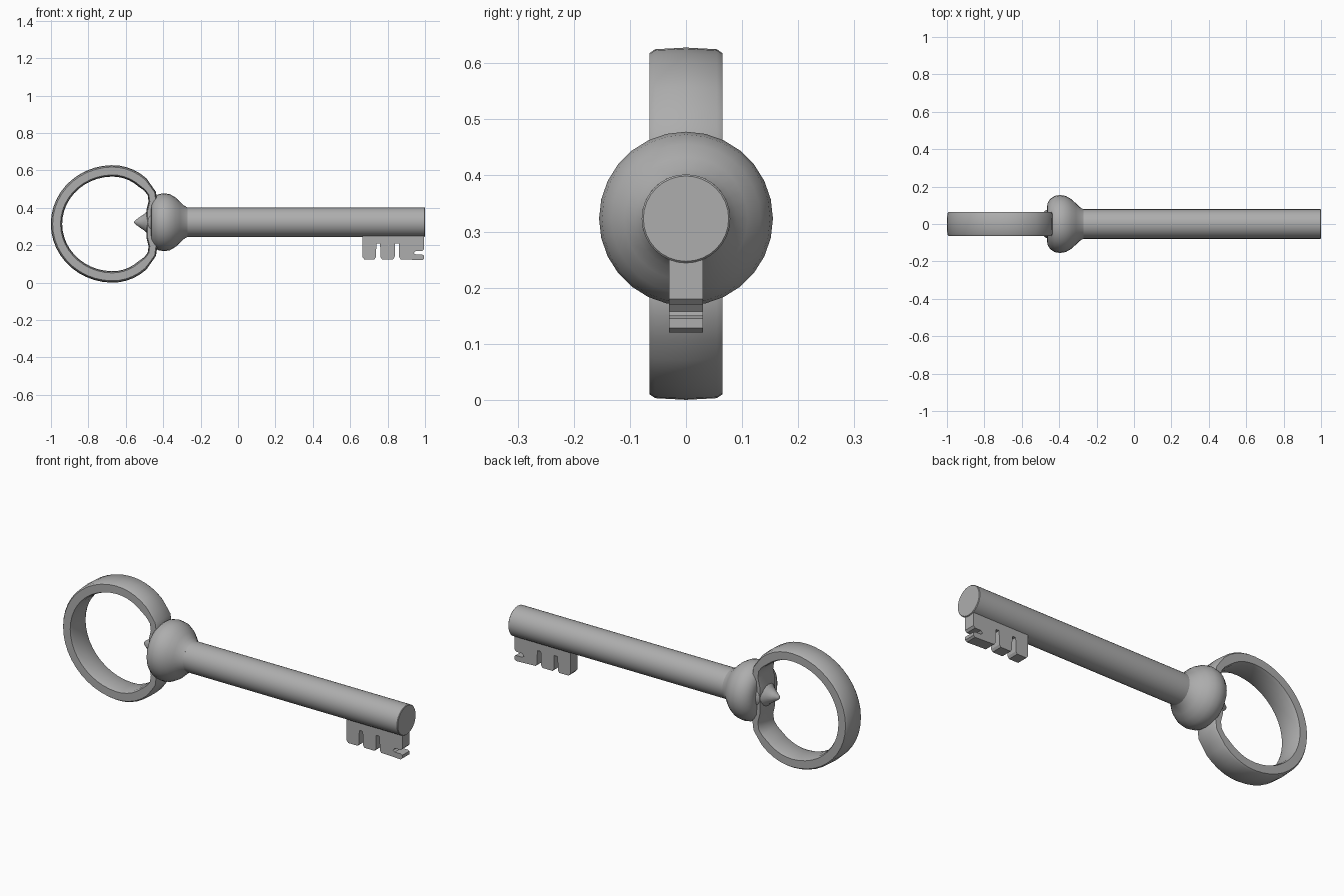
import bpy, bmesh, math
from mathutils import Vector

if "Cube" in bpy.data.objects:
    bpy.data.objects.remove(bpy.data.objects["Cube"], do_unlink=True)

AXIS_Z = 0.323

metal = bpy.data.materials.new("grey metal")
metal.use_nodes = True
colour = (0.42, 0.42, 0.42, 1)
metal.diffuse_color = colour
metal.node_tree.nodes["Principled BSDF"].inputs["Base Color"].default_value = colour


def finish(name, bm, angle):
    bmesh.ops.recalc_face_normals(bm, faces=bm.faces)
    mesh = bpy.data.meshes.new(name)
    bm.to_mesh(mesh)
    bm.free()
    mesh.materials.append(metal)
    ob = bpy.data.objects.new(name, mesh)
    bpy.context.collection.objects.link(ob)
    bpy.ops.object.select_all(action="DESELECT")
    ob.select_set(True)
    bpy.context.view_layer.objects.active = ob
    bpy.ops.object.shade_smooth_by_angle(angle=math.radians(angle))
    return ob


def bridge(bm, rings, closed):
    """Join equal vertex loops with quads; cap the ends of an open run."""
    n = len(rings[0])
    pairs = list(zip(rings, rings[1:]))
    if closed:
        pairs.append((rings[-1], rings[0]))
    for a, b in pairs:
        for i in range(n):
            j = (i + 1) % n
            bm.faces.new((a[i], a[j], b[j], b[i]))
    if not closed:
        bm.faces.new(rings[0])
        bm.faces.new(rings[-1])


def lathe(name, profile, sides, angle=40):
    """Spin (x, radius) pairs about the key's long axis."""
    bm = bmesh.new()
    rings = []
    for x, r in profile:
        rings.append([bm.verts.new((x, r * math.cos(t), AXIS_Z + r * math.sin(t)))
                      for t in (math.tau * i / sides for i in range(sides))])
    bridge(bm, rings, False)
    return finish(name, bm, angle)


# Shaft, collar and the small point inside the bow
lathe("shaft", [(-0.40, 0.079), (0.997, 0.079), (1.0, 0.076)], 32)
lathe("collar", [(-0.465, 0.09), (-0.462, 0.112), (-0.448, 0.134), (-0.425, 0.15),
                 (-0.395, 0.155), (-0.365, 0.15), (-0.335, 0.133), (-0.31, 0.11),
                 (-0.29, 0.09), (-0.27, 0.079)], 28)
lathe("bow_point", [(-0.555, 0.003), (-0.548, 0.012), (-0.525, 0.028),
                    (-0.5, 0.045), (-0.48, 0.068), (-0.45, 0.085)], 16)

# Bow: a flat band swept round a loop that is pulled in at the collar
path = []
steps = 36
for i in range(steps + 1):
    t = math.radians(35 + 290 * i / steps)
    reach = 0.255 if math.cos(t) > 0 else 0.3
    path.append(Vector((-0.67 + reach * math.cos(t), 0, 0.314 + 0.283 * math.sin(t))))
for dz in (-0.118, -0.07, 0, 0.07, 0.118):
    path.append(Vector((-0.455 - 0.012 * (abs(dz) < 0.1), 0, 0.314 + dz)))

section = [(-0.021, -0.065), (0.021, -0.065), (0.028, -0.055), (0.031, 0),
           (0.028, 0.055), (0.021, 0.065), (-0.021, 0.065),
           (-0.027, 0.05), (-0.03, 0), (-0.027, -0.05)]
bm = bmesh.new()
rings = []
for i, p in enumerate(path):
    along = (path[(i + 1) % len(path)] - path[i - 1]).normalized()
    outward = Vector((along.z, 0, -along.x))
    scale = 0.78 if p.x > -0.5 else 1.0
    rings.append([bm.verts.new(p + outward * u * scale + Vector((0, v, 0)))
                  for u, v in section])
bridge(bm, rings, True)
finish("bow", bm, 35)

# Bit: a toothed outline with two slots below and one in the end
TOP, BOTTOM, SLOT = 0.27, 0.125, 0.21
outline = [(0.665, TOP), (0.665, BOTTOM + 0.012), (0.675, BOTTOM)]
for x in (0.75, 0.85):
    outline += [(x - 0.02, BOTTOM), (x - 0.012, BOTTOM + 0.012), (x - 0.01, SLOT),
                (x + 0.01, SLOT), (x + 0.012, BOTTOM + 0.012), (x + 0.02, BOTTOM)]
outline += [(0.985, 0.12), (0.995, 0.128), (0.995, 0.145), (0.985, 0.15),
            (0.95, 0.15), (0.94, 0.158), (0.95, 0.17), (0.985, 0.17),
            (0.995, 0.18), (0.995, TOP)]
bm = bmesh.new()
sides = [[bm.verts.new((x, y, z)) for x, z in outline] for y in (-0.03, 0.03)]
bridge(bm, sides, False)
finish("bit", bm, 30)
